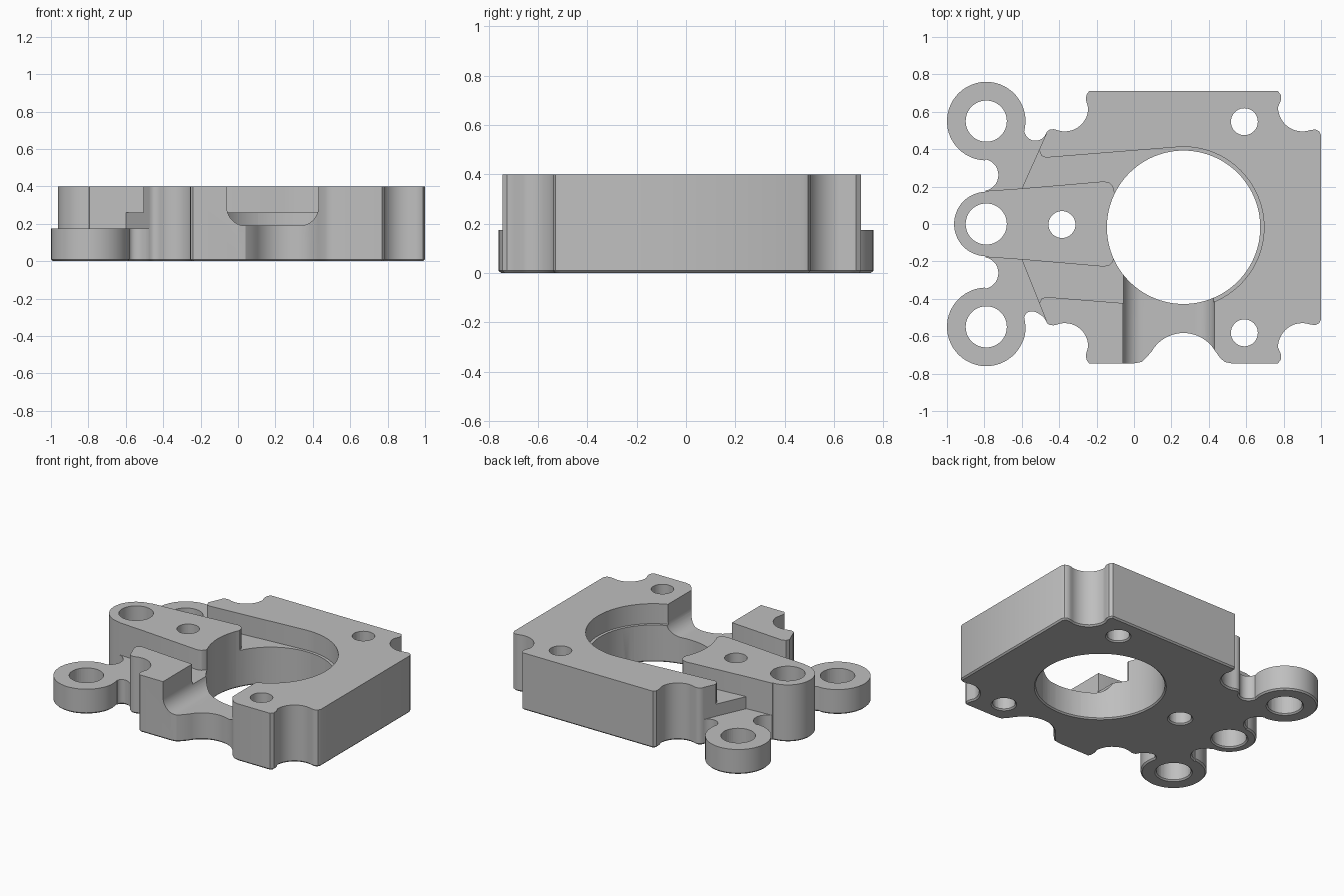
import bpy, bmesh
from math import sin, cos, radians
from mathutils import Matrix

cube = bpy.data.objects.get("Cube")
if cube:
    bpy.data.objects.remove(cube, do_unlink=True)

HEIGHT, EAR_TOP, POCKET_FLOOR, CHANNEL_FLOOR = 0.4, 0.175, 0.26, 0.19
CHAMFER = 0.01
BORE = (0.265, -0.0175)


def arc(cx, cy, r, a, b, n=14):
    steps = [radians(a + (b - a) * i / n) for i in range(n + 1)]
    return [(cx + r * cos(t), cy + r * sin(t)) for t in steps]


def flip(points):
    """Front half of the outline; the body sits slightly forward of the ears."""
    out = []
    for x, y in reversed(points):
        shift = 0.035 * min(max((x + 0.6) / 0.1, 0), 1)
        out.append((x, -y - shift))
    return out


def make_object(name, bm):
    bmesh.ops.recalc_face_normals(bm, faces=bm.faces)
    mesh = bpy.data.meshes.new(name)
    bm.to_mesh(mesh)
    bm.free()
    obj = bpy.data.objects.new(name, mesh)
    bpy.context.collection.objects.link(obj)
    return obj


def prism(name, points, z0, z1, chamfer=0, matrix=Matrix()):
    bm = bmesh.new()
    base = bm.faces.new([bm.verts.new((x, y, z0 + chamfer)) for x, y in points])
    top = bmesh.ops.extrude_face_region(bm, geom=[base], use_keep_orig=True)["geom"]
    for v in top:
        if isinstance(v, bmesh.types.BMVert):
            v.co.z = z1
    bmesh.ops.recalc_face_normals(bm, faces=bm.faces)
    if chamfer:
        bottom = min(bm.faces, key=lambda f: f.calc_center_median().z)
        bmesh.ops.inset_region(bm, faces=[bottom], thickness=chamfer,
                               depth=chamfer, use_even_offset=True)
    bm.transform(matrix)
    return make_object(name, bm)


def cut(target, cutter):
    cutter.hide_render = True
    mod = target.modifiers.new("cut", "BOOLEAN")
    mod.operation, mod.solver, mod.object = "DIFFERENCE", "EXACT", cutter
    bpy.context.view_layer.objects.active = target
    bpy.ops.object.modifier_apply(modifier=mod.name)
    bpy.data.objects.remove(cutter, do_unlink=True)


def drill(target, x, y, r, segments):
    """Through hole with a small chamfer at the underside."""
    for r0, r1, z, depth in ((r, r, 0.2, 1.0), (r + 2 * CHAMFER, r - 0.001, 0, 2 * CHAMFER)):
        bm = bmesh.new()
        bmesh.ops.create_cone(bm, cap_ends=True, segments=segments, radius1=r0,
                              radius2=r1, depth=depth, matrix=Matrix.Translation((x, y, z)))
        cut(target, make_object("hole_cutter", bm))


# Plate outline: boss, ear and scalloped corners, then the front scallop
left = (arc(-0.79, 0, 0.172, 178, 92)
        + arc(-0.81, 0.262, 0.085, -78, 78)
        + arc(-0.79, 0.55, 0.21, 268, -15, 40)
        + arc(-0.527, 0.505, 0.06, 190, 335)
        + [(-0.465, 0.495), (-0.45, 0.505), (-0.43, 0.507)]
        + arc(-0.37, 0.62, 0.125, 248, 360)
        + [(-0.256, 0.66), (-0.255, 0.69), (-0.24, 0.71)])
right = ([(0.77, 0.71), (0.785, 0.69), (0.785, 0.66)]
         + arc(0.9, 0.625, 0.13, 180, 290)
         + [(0.97, 0.505), (0.99, 0.495), (1.0, 0.475)])
scallop = ([(0.52, -0.745), (0.485, -0.738), (0.46, -0.715)]
           + arc(0.265, -0.78, 0.197, 30, 150, 20)
           + [(0.065, -0.715), (0.04, -0.738), (0.0, -0.745)])
plate = prism("mounting_plate", left + right + flip(right) + scallop + flip(left),
              0, HEIGHT, CHAMFER)

# Lowered ears and the pockets either side of the raised arm
arm_edge = [(-0.8, 0.176), (-0.6, 0.19)]
arm_end = [(-0.16, 0.228), (-0.13, 0.22), (-0.112, 0.2), (-0.105, 0.17)]
ear_area = [(-1.2, 0.176)] + arm_edge + [(-0.47, 0.48), (-0.53, 0.5),
                                         (-0.53, 0.9), (-1.2, 0.9)]
pocket_wall = ([BORE] + arc(*BORE, 0.43, -8, 94, 40)
               + [(-0.47, 0.355), (-0.495, 0.365), (-0.505, 0.39),
                  (-0.52, 0.4), (-0.8, 0.4)])
for front in (False, True):
    arm = arm_edge + arm_end
    ear, wall = ear_area, pocket_wall
    if front:
        arm = [(x, -y) for x, y in reversed(arm)]
        ear, wall = flip(ear), flip(wall)
    cut(plate, prism("ear_cutter", ear, EAR_TOP, 1))
    cut(plate, prism("pocket_cutter", arm + wall, POCKET_FLOOR, 1))

# Round-bottomed channel from the bore to the front
channel = ([(-0.06, 0.8)] + arc(0.04, CHANNEL_FLOOR + 0.1, 0.1, 180, 270)
           + arc(0.33, CHANNEL_FLOOR + 0.1, 0.1, 270, 360) + [(0.43, 0.8)])
cut(plate, prism("channel_cutter", channel, 0.15, 0.95,
                 matrix=Matrix.Rotation(radians(90), 4, "X")))

# Main bore and bolt holes
drill(plate, *BORE, 0.41, 96)
for y in (-0.55, 0, 0.55):
    drill(plate, -0.79, y, 0.11, 48)
for x, y in ((-0.385, -0.003), (0.59, 0.547), (0.59, -0.582)):
    drill(plate, x, y, 0.072, 40)

# Finish
grey = bpy.data.materials.new("machined_grey")
grey.use_nodes = True
colour = (0.52, 0.52, 0.52, 1)
grey.diffuse_color = colour
grey.node_tree.nodes["Principled BSDF"].inputs["Base Color"].default_value = colour
plate.data.materials.clear()
plate.data.materials.append(grey)
for poly in plate.data.polygons:
    poly.material_index = 0
bpy.ops.object.select_all(action="DESELECT")
plate.select_set(True)
bpy.context.view_layer.objects.active = plate
bpy.ops.object.shade_smooth_by_angle(angle=radians(32))
